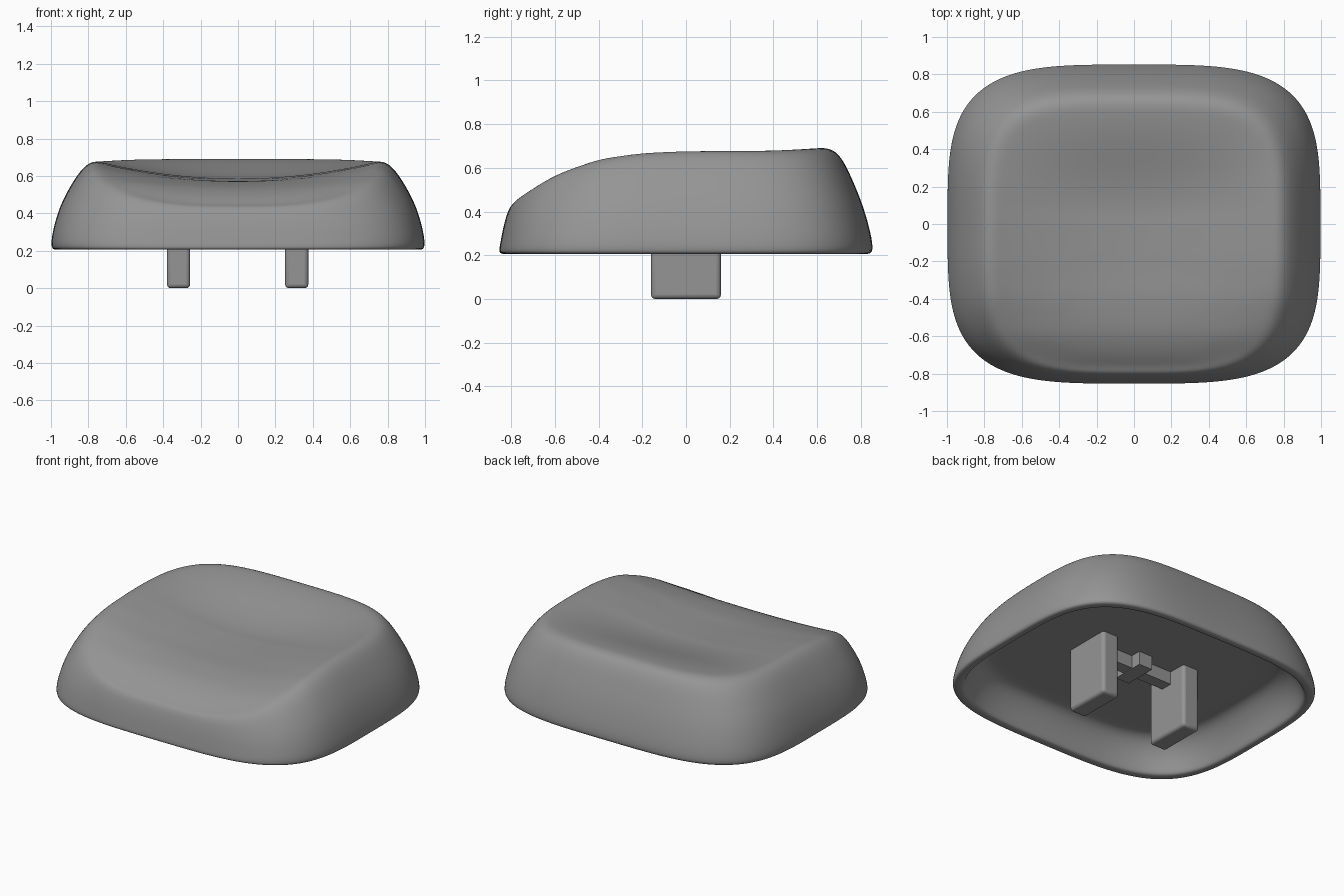
import bpy, bmesh, math

if "Cube" in bpy.data.objects:
    bpy.data.objects.remove(bpy.data.objects["Cube"])

grey = bpy.data.materials.new("mid grey")
grey.diffuse_color = (0.30, 0.30, 0.30, 1)
grey.use_nodes = True
grey.node_tree.nodes["Principled BSDF"].inputs["Base Color"].default_value = grey.diffuse_color

SEGS, BASE, RIM_X = 64, 0.205, 0.76
# Height of the side rims along y
RIDGE = [(-0.80, 0.42), (-0.74, 0.485), (-0.6, 0.578), (-0.4, 0.645),
         (-0.2, 0.672), (0, 0.68), (0.3, 0.682), (0.65, 0.692)]


def ease(a, b, v):
    t = min(1, max(0, (v - a) / (b - a)))
    return t * t * (3 - 2 * t)


def ridge(y):
    for (y0, z0), (y1, z1) in zip(RIDGE, RIDGE[1:]):
        if y <= y1:
            return z0 + (z1 - z0) * max(0, (y - y0) / (y1 - y0))
    return RIDGE[-1][1]


def top_height(x, y):
    """Dished top: low along the middle, fading out at the front and back."""
    depth = 0.095 * ease(-0.95, -0.15, y) * (1 - ease(0.05, 0.63, y))
    return ridge(y) - depth * max(0, 1 - (x / RIM_X) ** 2)


def outline(half_x, back, front, power=3.8):
    """Rounded rectangle with its own front and back reach."""
    pts = []
    for i in range(SEGS):
        a = 2 * math.pi * i / SEGS
        c, s = math.cos(a), math.sin(a)
        r = (abs(c) ** power + abs(s) ** power) ** (-1 / power)
        pts.append((r * c * half_x, r * s * (back if s > 0 else front)))
    return pts


def finish(name, bm):
    bmesh.ops.recalc_face_normals(bm, faces=bm.faces[:])
    mesh = bpy.data.meshes.new(name)
    bm.to_mesh(mesh)
    bm.free()
    ob = bpy.data.objects.new(name, mesh)
    bpy.context.collection.objects.link(ob)
    mesh.materials.append(grey)
    return ob


# Cap shell: rings run from the cavity ceiling, round the lip, up the wall, over the dish
rings = []
for hx, back, front, z in [(0.02, 0.02, 0.02, 0.42), (0.4, 0.34, 0.34, 0.42),
                           (0.76, 0.62, 0.64, 0.42), (0.81, 0.67, 0.69, 0.415),
                           (0.86, 0.72, 0.735, 0.38), (0.91, 0.77, 0.775, 0.30),
                           (0.935, 0.79, 0.79, 0.225), (0.945, 0.80, 0.80, BASE),
                           (0.985, 0.84, 0.84, BASE)]:
    rings.append([(x, y, z) for x, y in outline(hx, back, front)])

rim = outline(RIM_X, 0.64, 0.765)
for hx, back, front, h in [(1.0, 0.857, 0.857, 0.03), (0.994, 0.847, 0.85, 0.19),
                           (0.957, 0.808, 0.838, 0.47), (0.907, 0.765, 0.825, 0.68),
                           (0.857, 0.728, 0.812, 0.85), (0.807, 0.687, 0.793, 0.968),
                           (RIM_X, 0.64, 0.765, 1.0)]:
    rings.append([(x, y, BASE + (top_height(rx, ry) - BASE) * h)
                  for (x, y), (rx, ry) in zip(outline(hx, back, front), rim)])
for k in (0.93, 0.85, 0.75, 0.63, 0.5, 0.37, 0.24, 0.12, 0.03):
    rings.append([(x * k, y * k, top_height(x * k, y * k)) for x, y in rim])

bm = bmesh.new()
loops = [[bm.verts.new(p) for p in ring] for ring in rings]
for a, b in zip(loops, loops[1:]):
    for i in range(SEGS):
        j = (i + 1) % SEGS
        bm.faces.new((a[i], a[j], b[j], b[i]))
bm.faces.new(loops[0])
bm.faces.new(loops[-1])
for f in bm.faces:
    f.smooth = True
cap = finish("cap_shell", bm)
sub = cap.modifiers.new("Smooth", 'SUBSURF')
sub.levels = sub.render_levels = 2


def box(name, lo, hi, bevel=0.0):
    bm = bmesh.new()
    bmesh.ops.create_cube(bm, size=1)
    for v in bm.verts:
        v.co = [lo[i] + (hi[i] - lo[i]) * (v.co[i] + 0.5) for i in range(3)]
    ob = finish(name, bm)
    if bevel:
        m = ob.modifiers.new("Bevel", 'BEVEL')
        m.width, m.segments = bevel, 3
        bpy.ops.object.select_all(action='DESELECT')
        bpy.context.view_layer.objects.active = ob
        ob.select_set(True)
        bpy.ops.object.shade_smooth_by_angle(angle=math.radians(35))
    return ob


# Two mounting prongs
for side, x in (("left", -0.318), ("right", 0.314)):
    box(side + "_prong", (x - 0.062, -0.16, 0), (x + 0.062, 0.16, 0.45), 0.02)

# Cross-shaped brace under the ceiling
box("brace_bar", (-0.27, -0.04, 0.335), (0.27, 0.04, 0.44))
box("brace_cross_bar", (-0.05, -0.11, 0.33), (0.05, 0.11, 0.44))
